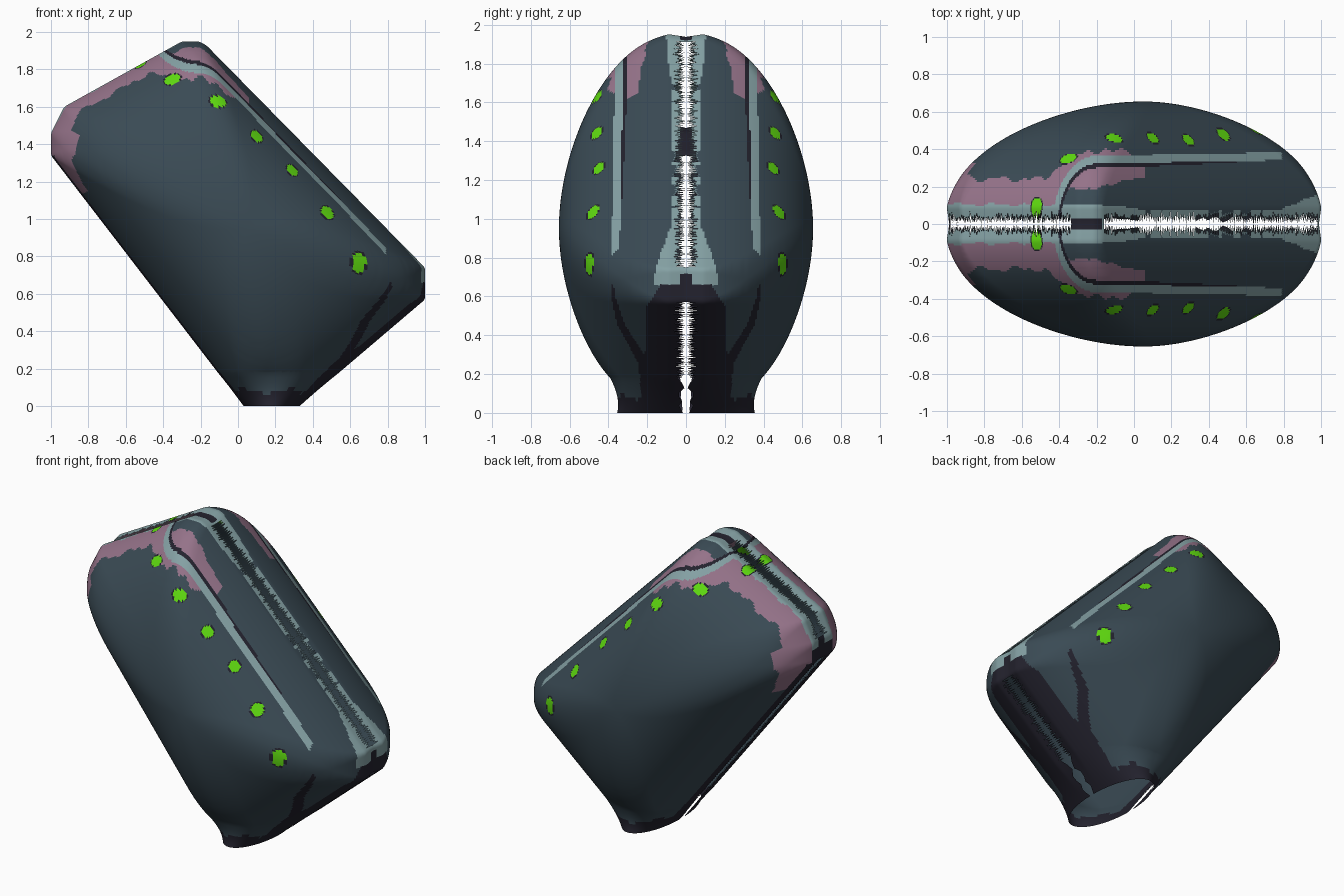
import bpy, bmesh, math, random
from mathutils import Vector

random.seed(4)
if "Cube" in bpy.data.objects:
    bpy.data.objects.remove(bpy.data.objects["Cube"], do_unlink=True)

SLATE, DARK, TEAL, MAUVE, GREEN = range(5)
palette = [("slate_skin", (.042, .069, .089)), ("dark_trim", (.017, .016, .027)),
           ("pale_teal", (.235, .36, .375)), ("mauve_patch", (.30, .17, .25)),
           ("green_spot", (.114, .70, .005))]


def make_material(name, rgb):
    m = bpy.data.materials.new(name)
    m.use_nodes = True
    m.diffuse_color = (*rgb, 1)
    bsdf = next(n for n in m.node_tree.nodes if n.type == 'BSDF_PRINCIPLED')
    bsdf.inputs["Base Color"].default_value = (*rgb, 1)
    bsdf.inputs["Roughness"].default_value = .7
    return m


# Side outline, resampled evenly along its length
outline = [(.03, 0), (.33, 0), (1, .57), (1, .74), (-.17, 1.93), (-.21, 1.95),
           (-.3, 1.95), (-.93, 1.6), (-1, 1.46), (-1, 1.34)]
COLS, HALF = 860, .655
CX, CZ = .05, .95


def resample(pts, n):
    pts = [Vector(p) for p in pts]
    pairs = list(zip(pts, pts[1:] + pts[:1]))
    step = sum((b - a).length for a, b in pairs) / n
    out, start, k = [], 0, 0
    for a, b in pairs:
        length = (b - a).length
        while k * step < start + length and k < n:
            out.append(a.lerp(b, (k * step - start) / length))
            k += 1
        start += length
    return out


rim = resample(outline, COLS)
# Running sums make the widening corner smoothing quick
sums = [Vector((0, 0))]
for p in rim * 3:
    sums.append(sums[-1] + p)


def smoothed(i, w):
    return (sums[i + COLS + w + 1] - sums[i + COLS - w]) / (2 * w + 1)


# Flat along the middle with a slight dip at the seam
def shell_point(i, y):
    s = min(1, math.sqrt(max(0, 1 - (y / HALF) ** 2)) / .99)
    p = smoothed(i, 2 + int(95 * (1 - s)))
    s -= .012 * max(0, 1 - y / .08)
    return (CX + s * (p.x - CX), y, CZ + s * (p.y - CZ))


def seam_y(i):
    p = rim[i]
    if abs(p.x) > .992 or p.y > 1.925:
        return 0
    return random.uniform(0, .02) if i % 2 else random.uniform(.035, .068)


# One half of the shell, with a toothed seam on its open edge
bm = bmesh.new()
levels = [.075 + .01 * k for k in range(46)]
a0 = math.asin(levels[-1] / HALF)
levels += [HALF * math.sin(a0 + (math.pi / 2 - a0) * k / 16) for k in range(1, 16)]
teeth = [seam_y(i) for i in range(COLS)]
rows = [[bm.verts.new(shell_point(i, y)) for i, y in enumerate(teeth)],
        [bm.verts.new(shell_point(i, y * .6 + .03)) for i, y in enumerate(teeth)]]
for y in levels:
    rows.append([bm.verts.new(shell_point(i, y)) for i in range(COLS)])
for lo, hi in zip(rows, rows[1:]):
    for i in range(COLS):
        j = (i + 1) % COLS
        bm.faces.new((lo[i], hi[i], hi[j], lo[j]))
pole = bm.verts.new((CX, HALF, CZ))
for i in range(COLS):
    bm.faces.new((rows[-1][i], pole, rows[-1][(i + 1) % COLS]))

# Open neck: trim the bottom and flare the edge down into an oval
CUT, STEPS = .18, 8
bmesh.ops.bisect_plane(bm, geom=bm.verts[:] + bm.edges[:] + bm.faces[:], dist=1e-6,
                       plane_co=(0, 0, CUT), plane_no=(0, 0, -1), clear_outer=True)
pairs = [tuple(e.verts) for e in bm.edges
         if e.is_boundary and all(abs(v.co.z - CUT) < 1e-4 for v in e.verts)]
top = {v: v.co.copy() for pair in pairs for v in pair}
ends = [v for v in top if sum(v in pair for pair in pairs) == 1]
above = {v: v for v in top}
for k in range(1, STEPS + 1):
    t = k / STEPS
    ring = {}
    for v, c in top.items():
        a = math.atan2(c.y / .39, (c.x - .217) / .325)
        bend = Vector((.193 + .217 * math.cos(a), .335 * math.sin(a), .07))
        foot = Vector((.18 + .15 * math.cos(a), .355 * math.sin(a), 0))
        co = c * (1 - t) ** 2 + bend * 2 * t * (1 - t) + foot * t * t
        if v in ends:
            co.y *= random.uniform(.1, 1)
        ring[v] = bm.verts.new(co)
    for a, b in pairs:
        bm.faces.new((above[a], above[b], ring[b], ring[a]))
    above = ring

# Consistent outward faces
bmesh.ops.recalc_face_normals(bm, faces=bm.faces[:])
mid = Vector((CX, 0, CZ))
if sum(f.normal.dot(f.calc_center_median() - mid) for f in bm.faces) < 0:
    bmesh.ops.reverse_faces(bm, faces=bm.faces[:])


def ramp(x, *pts):
    for (x0, y0), (x1, y1) in zip(pts, pts[1:]):
        if x < x1:
            return y0 + (y1 - y0) * max(0, (x - x0) / (x1 - x0))
    return pts[-1][1]


# Painted regions: seam bands, arched stripe, ragged patches, neck trim
def region(c):
    x, y, z = c
    th = math.degrees(math.atan2(z - CZ, x - CX))
    rag = .012 * math.sin(27 * x + 9 * z) + .008 * math.sin(71 * x)
    if z < .08 + rag:
        return DARK
    if -14 < th < 151:
        if x > -.2:
            d = y - (.343 + .02 * (x + .2))
        else:
            d = math.hypot((x + .2) / .22 * .343, y) - .343
        if abs(d) < .021 and x < .79:
            return TEAL
        if ramp(x, (0, -.043), (.55, -.03)) < d < 0 and x < .55:
            return DARK
        if d < 0:
            if x < .06 and d < -.04 and y > ramp(x, (-.34, .18), (-.1, .21), (.06, .255)) + .6 * rag:
                return MAUVE
            if x < -.17:
                return DARK if y < .027 else (TEAL if y < .1 else SLATE)
            band = ramp(x, (-.17, .095), (0, .085), (.07, .068), (.3, .07), (.6, .055),
                        (.75, .07), (1, .16))
            return TEAL if y < band + .4 * rag else SLATE
        if x < -.4 and y < .105 + .6 * rag:
            return TEAL
        if x < 0 and y < rag + ramp(x, (-1, .3), (-.85, .24), (-.48, .24), (-.36, .35),
                                    (-.15, .405), (-.03, .38), (0, .345)):
            return MAUVE
        return SLATE
    if -90 < th < 0:
        if z > .66:
            return DARK if y < .05 else (TEAL if y < .16 else SLATE)
        if y < ramp(z, (.2, .215), (.55, .2), (.66, .13)):
            return DARK
        # Tapering crease line beside the throat
        line = ramp(z, (.1, .2), (.25, .215), (.33, .26), (.455, .335), (.6, .375), (.66, .38))
        if z < .66 and abs(y - line) < ramp(z, (.2, .03), (.4, .022), (.66, .008)):
            return DARK
        return SLATE
    if z > 1.34:
        if y < .1:
            return TEAL if y > .035 and z > 1.42 else DARK
        return MAUVE if y < .31 + rag else SLATE
    if x < .1 and y < .15:
        return DARK
    if z > 1.14 + rag and y < .25 + .3 * (z - 1.17) + rag:
        return MAUVE
    return SLATE


centres = [f.calc_center_median() for f in bm.faces]
for f, c in zip(bm.faces, centres):
    f.smooth = True
    f.material_index = region(c)

# Green spots with dark rims: centre, radius along the row, radius across it
spots = [(-.52, .09, 1.83, .03, .05), (-.36, .37, 1.76, .047, .036), (-.11, .44, 1.62, .046, .036),
         (.1, .455, 1.44, .036, .036), (.29, .455, 1.26, .034, .036), (.475, .47, 1.03, .036, .042),
         (.64, .47, .765, .04, .055)]
for sx, sy, sz, rx, ry in spots:
    ref = Vector((sx, sy, sz))
    near = min(centres, key=lambda c: (c.x - sx) ** 2 + (c.z - sz) ** 2 + .5 * (c.y - sy) ** 2)
    for f, c in zip(bm.faces, centres):
        d = c - near
        if d.length < .1:
            r = math.sqrt((d.x / rx) ** 2 + (d.y / ry) ** 2 + (d.z / ry) ** 2)
            if r < 1:
                f.material_index = GREEN
            elif r < 1.18:
                f.material_index = DARK

mesh = bpy.data.meshes.new("shell")
bm.to_mesh(mesh)
bm.free()
for name, rgb in palette:
    mesh.materials.append(make_material(name, rgb))
shell = bpy.data.objects.new("shell", mesh)
bpy.context.collection.objects.link(shell)

# Mirror the half across the seam
mirror = shell.modifiers.new("mirror", 'MIRROR')
mirror.use_axis = (False, True, False)
mirror.use_clip = True
mirror.merge_threshold = .0005
